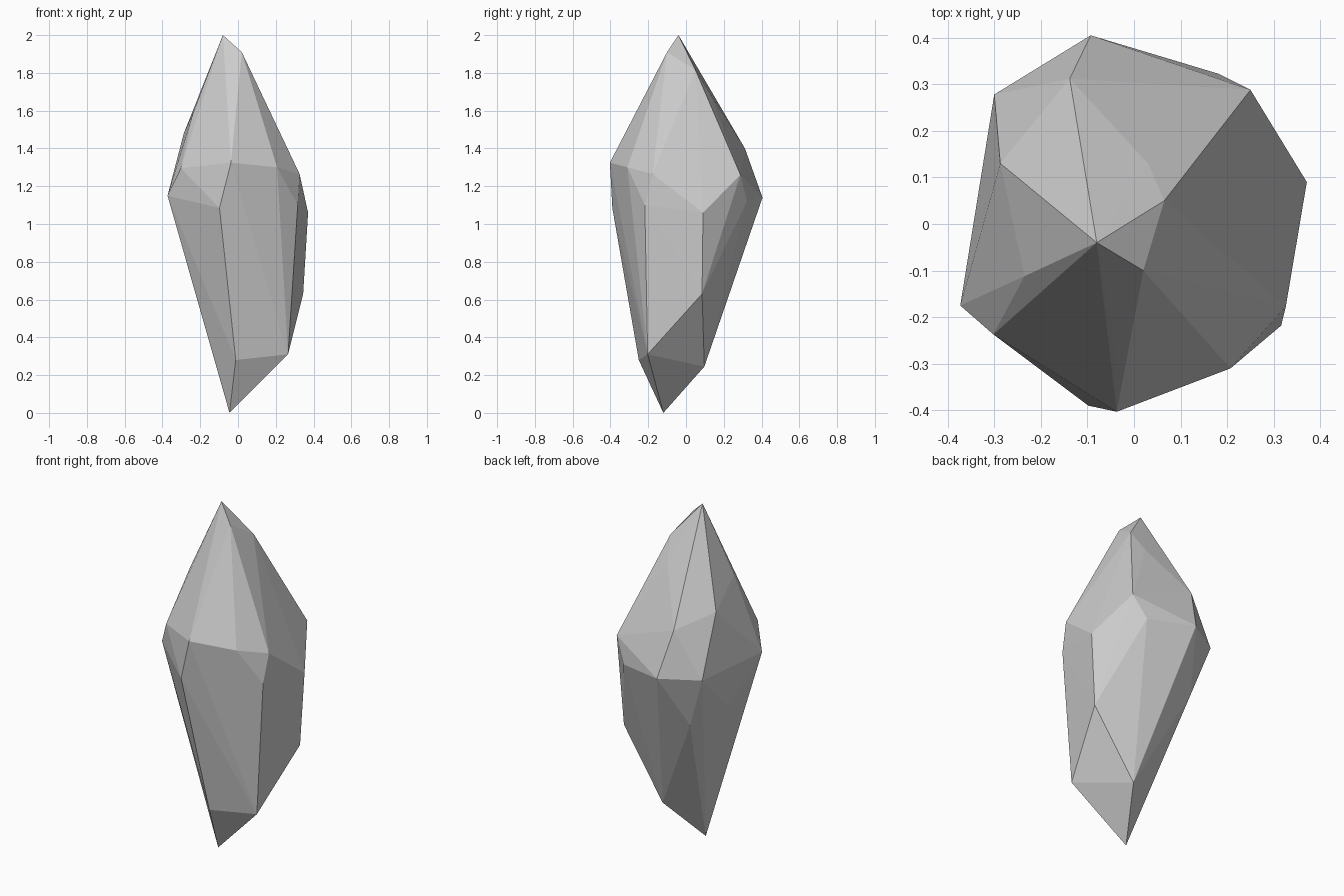
import bpy
import bmesh

# Corner points of the faceted crystal, grouped by level
tip = [(-0.08, -0.04, 2.0), (0.02, -0.10, 1.91), (0.065, 0.05, 1.815)]
shoulder = [(0.03, 0.13, 1.685), (-0.045, -0.225, 1.66), (0.115, -0.142, 1.645),
            (-0.235, -0.112, 1.595), (-0.287, 0.13, 1.48), (-0.138, 0.312, 1.40)]
upper_girdle = [(-0.037, -0.403, 1.325), (0.207, -0.31, 1.30), (-0.302, -0.237, 1.295),
                (0.326, -0.177, 1.265), (0.25, 0.288, 1.26)]
lower_girdle = [(-0.373, -0.175, 1.15), (-0.093, 0.405, 1.14), (-0.30, 0.278, 1.135),
                (0.18, 0.323, 1.12), (0.316, -0.218, 1.10), (-0.098, -0.39, 1.085),
                (0.371, 0.09, 1.06)]
base = [(-0.29, 0.02, 0.88), (-0.195, 0.24, 0.83), (0.345, 0.085, 0.63),
        (0.265, -0.203, 0.31), (-0.012, -0.25, 0.28), (0.085, 0.097, 0.245),
        (-0.045, -0.12, 0.0)]

# Crystal: convex skin around the corners, kept flat shaded
bm = bmesh.new()
for p in tip + shoulder + upper_girdle + lower_girdle + base:
    bm.verts.new(p)
bmesh.ops.convex_hull(bm, input=bm.verts[:])
loose = [v for v in bm.verts if not v.link_faces]
bmesh.ops.delete(bm, geom=loose, context='VERTS')
bmesh.ops.recalc_face_normals(bm, faces=bm.faces[:])

mesh = bpy.data.meshes.new("crystal")
bm.to_mesh(mesh)
bm.free()
crystal = bpy.data.objects.new("crystal", mesh)
bpy.context.collection.objects.link(crystal)
